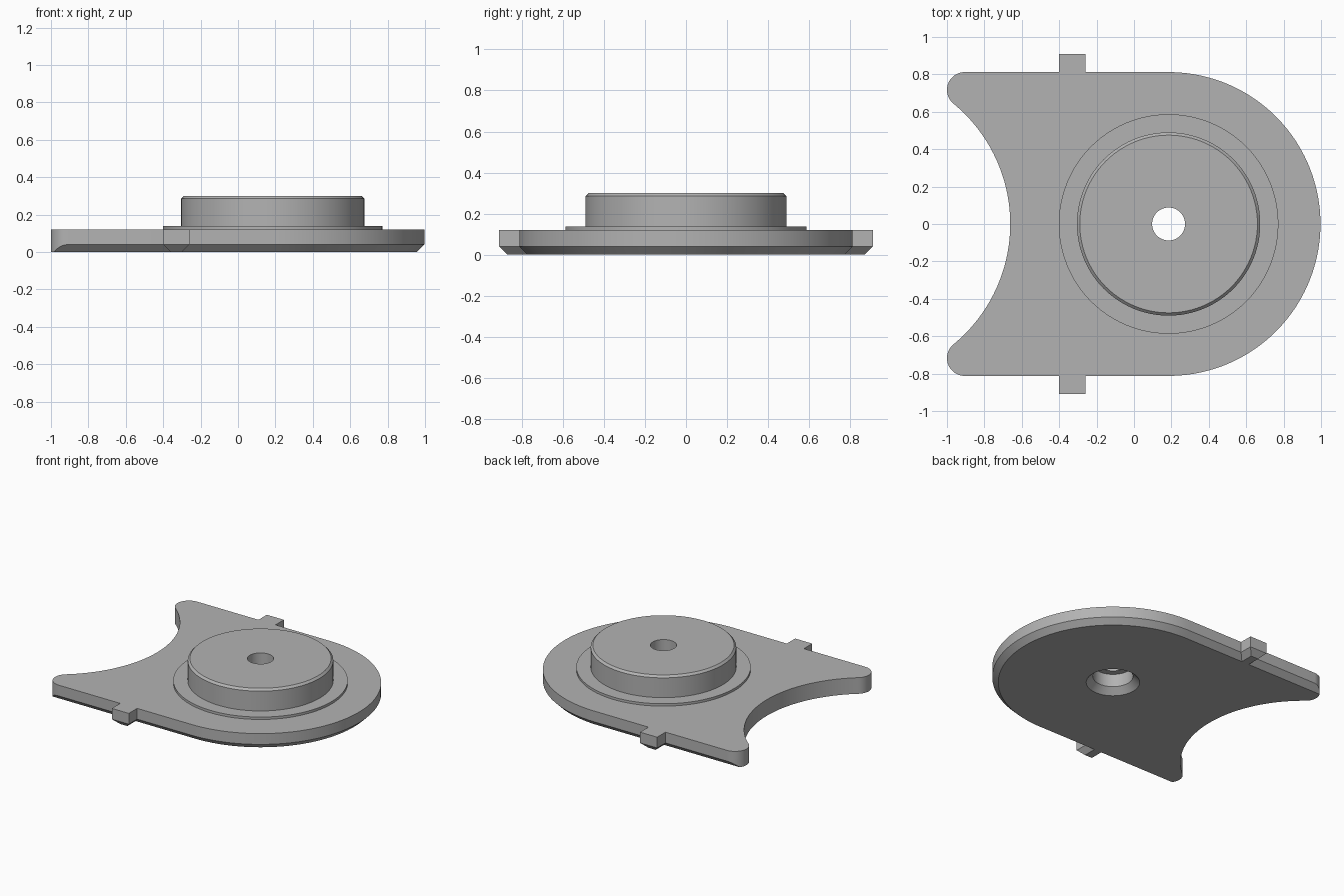
import bpy, bmesh, math
from mathutils import Vector, Matrix

cube = bpy.data.objects.get("Cube")
if cube:
    bpy.data.objects.remove(cube, do_unlink=True)

CX = 0.185            # axis of the boss and rounded end
HALF = 0.812          # half width of the plate, and end radius
TOP, CH = 0.12, 0.04  # plate thickness, lower chamfer

grey = bpy.data.materials.new("plain_grey")
grey.use_nodes = True
grey.diffuse_color = (0.45, 0.45, 0.45, 1)
grey.node_tree.nodes["Principled BSDF"].inputs["Base Color"].default_value = (0.45, 0.45, 0.45, 1)


def finish(bm, name):
    bmesh.ops.remove_doubles(bm, verts=bm.verts, dist=1e-5)
    bmesh.ops.recalc_face_normals(bm, faces=bm.faces)
    mesh = bpy.data.meshes.new(name)
    bm.to_mesh(mesh)
    bm.free()
    mesh.materials.append(grey)
    ob = bpy.data.objects.new(name, mesh)
    bpy.context.collection.objects.link(ob)
    return ob


def lathe(name, profile, steps=96):
    """Revolve a closed (radius, height) profile about the boss axis."""
    bm = bmesh.new()
    vs = [bm.verts.new((CX + r, 0, z)) for r, z in profile]
    es = [bm.edges.new((a, b)) for a, b in zip(vs, vs[1:] + vs[:1])]
    bmesh.ops.spin(bm, geom=vs + es, cent=(CX, 0, 0), axis=(0, 0, 1),
                   angle=2 * math.pi, steps=steps, use_duplicate=False)
    bmesh.ops.dissolve_degenerate(bm, edges=bm.edges, dist=1e-6)
    return finish(bm, name)


def smooth(ob):
    bpy.ops.object.select_all(action='DESELECT')
    ob.select_set(True)
    bpy.context.view_layer.objects.active = ob
    bpy.ops.object.shade_smooth_by_angle(angle=math.radians(25))


# Half outline of the plate: (x, y, foot x, foot y, chamfer height)
half = []
for i in range(49):                                   # rounded end
    a = math.pi / 2 * i / 48
    c, s = math.cos(a), math.sin(a)
    half.append((CX + HALF * c, HALF * s, CX + (HALF - CH) * c, (HALF - CH) * s, CH))

for x, y, dx in ((-0.26, HALF, -CH), (-0.26, 0.91, -CH),
                 (-0.40, 0.91, CH), (-0.40, HALF, CH)):  # side tab
    half.append((x, y, x + dx, y - CH, CH))

tip_r = 0.095                                         # rounded tip, tangent to the bay
tip = Vector((-1 + tip_r, HALF - tip_r))
bay_r = 0.834
bay_x = tip.x - math.sqrt((bay_r + tip_r) ** 2 - tip.y ** 2)
bay_angle = math.atan2(tip.y, tip.x - bay_x)
foot = HALF - CH
for i in range(25):
    a = math.pi / 2 + (math.pi / 2 + bay_angle) * i / 24
    x, y = tip.x + tip_r * math.cos(a), tip.y + tip_r * math.sin(a)
    half.append((x, y, x, min(y, foot), max(0, y - foot)))

for i in range(1, 33):                                # concave bay
    a = bay_angle * (1 - i / 32)
    x, y = bay_x + bay_r * math.cos(a), bay_r * math.sin(a)
    half.append((x, y, x, y, 0))

outline = half + [(x, -y, fx, -fy, h) for x, y, fx, fy, h in half[-2:0:-1]]

# Plate: foot, chamfer and rim loops joined by walls
bm = bmesh.new()
loops = [[bm.verts.new((p[2], p[3], 0)) for p in outline],
         [bm.verts.new((p[0], p[1], p[4])) for p in outline],
         [bm.verts.new((p[0], p[1], TOP)) for p in outline]]
n = len(outline)
for low, high in zip(loops, loops[1:]):
    for i in range(n):
        j = (i + 1) % n
        if (low[i].co - high[i].co).length < 1e-6 and (low[j].co - high[j].co).length < 1e-6:
            continue
        bm.faces.new((low[i], low[j], high[j], high[i]))
bm.faces.new(loops[0][::-1])
bm.faces.new(loops[2])
bmesh.ops.remove_doubles(bm, verts=bm.verts, dist=1e-5)
plate = finish(bm, "base_plate")

# Countersunk bore through the plate
cutter = lathe("bore_cutter", [(0, -0.02), (0.2, -0.02), (0.135, 0.045), (0.135, 0.2), (0, 0.2)])
cutter.hide_render = True
cut = plate.modifiers.new("bore", 'BOOLEAN')
cut.operation = 'DIFFERENCE'
cut.solver = 'EXACT'
cut.object = cutter
bpy.context.view_layer.objects.active = plate
bpy.ops.object.modifier_apply(modifier="bore")
bpy.data.objects.remove(cutter, do_unlink=True)
smooth(plate)

# Raised boss with its flange and centre hole
boss = lathe("round_boss", [(0.135, TOP), (0.587, TOP), (0.587, 0.138), (0.49, 0.138),
                            (0.49, 0.285), (0.475, 0.3), (0.088, 0.3), (0.088, 0.14), (0.135, 0.14)])
smooth(boss)
